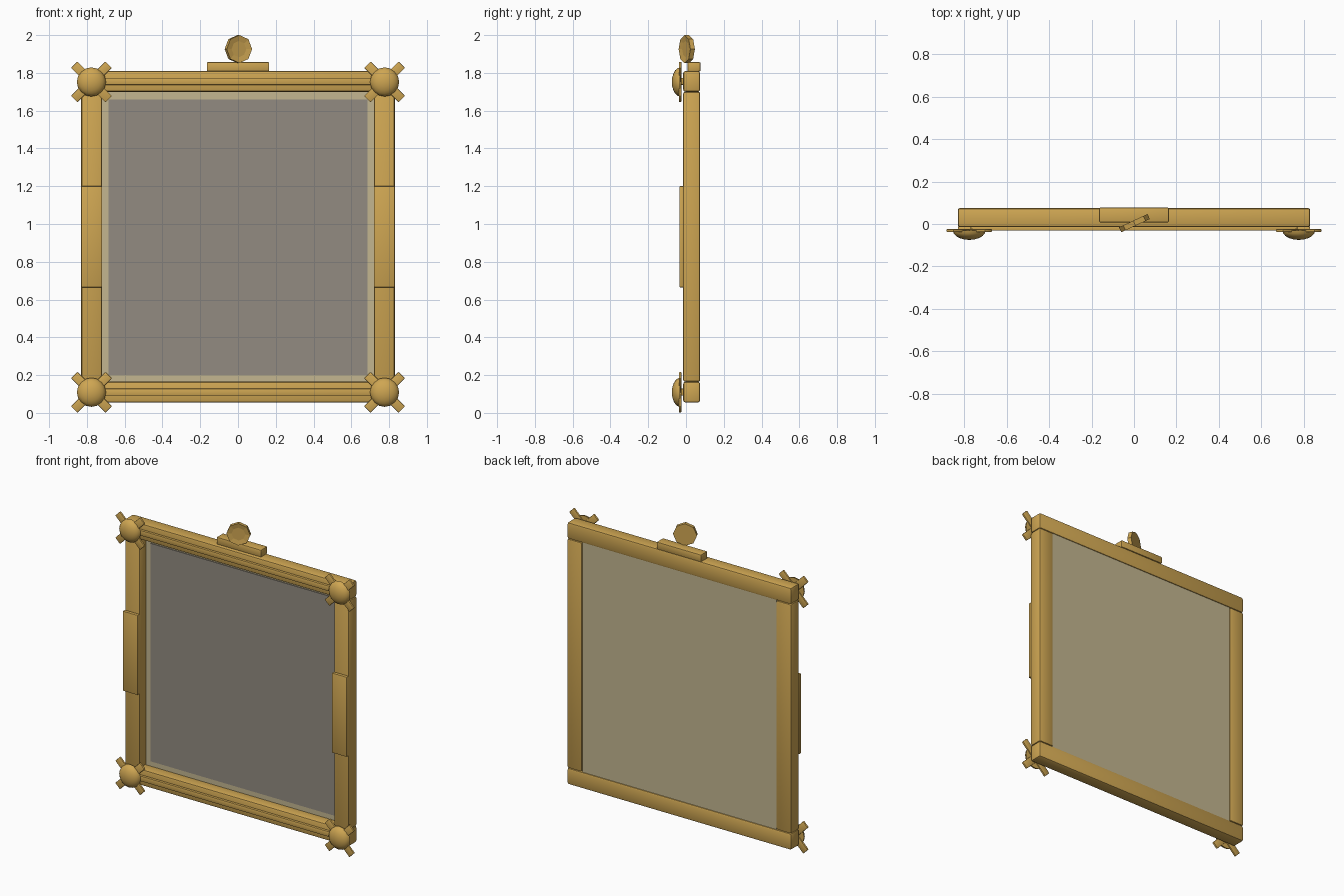
import bpy, bmesh, math
from mathutils import Matrix, Vector

cube = bpy.data.objects.get("Cube")
if cube:
    bpy.data.objects.remove(cube, do_unlink=True)


def material(name, rgb):
    mat = bpy.data.materials.new(name)
    mat.use_nodes = True
    color = (*rgb, 1)
    mat.diffuse_color = color
    mat.node_tree.nodes["Principled BSDF"].inputs["Base Color"].default_value = color
    return mat


gold = material("aged gold", (0.62, 0.38, 0.085))
cream = material("cream backing", (0.55, 0.47, 0.28))
glass = material("grey glass", (0.29, 0.26, 0.22))


def finish(name, bm, mat, smooth=False):
    bmesh.ops.recalc_face_normals(bm, faces=bm.faces)
    mesh = bpy.data.meshes.new(name)
    bm.to_mesh(mesh)
    bm.free()
    mesh.materials.append(mat)
    obj = bpy.data.objects.new(name, mesh)
    bpy.context.collection.objects.link(obj)
    if smooth:
        bpy.ops.object.select_all(action="DESELECT")
        obj.select_set(True)
        bpy.context.view_layer.objects.active = obj
        bpy.ops.object.shade_smooth_by_angle(angle=math.radians(35))
    return obj


def add_box(bm, lo, hi, bevel=0.0, turn=Matrix()):
    lo, hi = Vector(lo), Vector(hi)
    part = bmesh.new()
    bmesh.ops.create_cube(part, size=1)
    for v in part.verts:
        v.co = (lo + hi) / 2 + v.co * (hi - lo)
    if bevel:
        bmesh.ops.bevel(part, geom=part.edges[:], offset=bevel, segments=2,
                        profile=0.5, affect="EDGES")
    part.transform(turn)
    temp = bpy.data.meshes.new("temp")
    part.to_mesh(temp)
    part.free()
    bm.from_mesh(temp)
    bpy.data.meshes.remove(temp)


def box(name, lo, hi, mat, bevel=0.0):
    bm = bmesh.new()
    add_box(bm, lo, hi, bevel)
    return finish(name, bm, mat, smooth=bevel > 0)


FRONT, BACK = -0.015, 0.075
HALF_W, INNER_W = 0.83, 0.72
RAILS = {"bottom": (0.055, 0.165), "top": (1.70, 1.81)}
CENTRES = {"bottom": 0.109, "top": 1.752}

# Horizontal rails with a raised bead along the front
for level, (z0, z1) in RAILS.items():
    box(level + "_rail", (-HALF_W, FRONT, z0), (HALF_W, BACK, z1), gold, 0.012)
    mid = (z0 + z1) / 2
    box(level + "_bead", (-0.77, -0.031, mid - 0.018), (0.77, FRONT + 0.005, mid + 0.018),
        gold, 0.004)

# Upright stiles with a plate in the middle of each
for side, s in (("left", 1), ("right", -1)):
    x0, x1 = sorted((s * INNER_W, s * HALF_W))
    box(side + "_stile", (x0, FRONT, 0.165), (x1, BACK, 1.70), gold, 0.01)
    box(side + "_plate", (x0, -0.035, 0.665), (x1, FRONT + 0.003, 1.20), gold, 0.004)

# Backing panel and glass
box("backing_panel", (-INNER_W, 0.055, 0.16), (INNER_W, 0.068, 1.705), cream)
box("mirror_glass", (-0.685, 0.05, 0.20), (0.685, 0.056, 1.66), glass)


# Corner ornaments: a flattened dome over four diagonal arms
def corner_ornament(name, x, z):
    place = Matrix.Translation((x, -0.031, z))
    bm = bmesh.new()
    for quarter in range(4):
        turn = place @ Matrix.Rotation(math.radians(45 + 90 * quarter), 4, "Y")
        add_box(bm, (0, -0.007, -0.024), (0.129, 0.007, 0.024), 0.004, turn)
    finish(name + "_arms", bm, gold, smooth=True)

    bm = bmesh.new()
    squash = Matrix.Diagonal((1, 0.57, 1, 1)) @ Matrix.Rotation(math.pi / 2, 4, "X")
    bmesh.ops.create_uvsphere(bm, u_segments=16, v_segments=10, radius=0.077,
                              matrix=place @ squash)
    bmesh.ops.bisect_plane(bm, geom=bm.verts[:] + bm.edges[:] + bm.faces[:],
                           plane_co=(0, -0.031, 0), plane_no=(0, 1, 0), clear_outer=True)
    bmesh.ops.holes_fill(bm, edges=[e for e in bm.edges if e.is_boundary])
    finish(name + "_dome", bm, gold, smooth=True)


for level, z in CENTRES.items():
    for side, s in (("left", 1), ("right", -1)):
        corner_ornament(f"{level}_{side}", s * 0.776, z)

# Hanger block on the top rail
box("hanger_block", (-0.165, 0.008, 1.808), (0.165, 0.077, 1.857), gold, 0.006)

# Eight-sided hanger disc, turned slightly, with a recessed centre
bm = bmesh.new()
bmesh.ops.create_cone(bm, cap_ends=True, segments=8, radius1=0.074, radius2=0.074,
                      depth=0.026, matrix=Matrix.Rotation(math.pi / 2, 4, "X"))
bm.normal_update()
face = min(bm.faces, key=lambda f: f.calc_center_median().y)
bmesh.ops.inset_region(bm, faces=[face], thickness=0.031)
bmesh.ops.translate(bm, verts=face.verts[:], vec=(0, 0.006, 0))
bm.transform(Matrix.Translation((0.002, 0.004, 1.926)) @ Matrix.Rotation(math.radians(25), 4, "Z"))
finish("hanger_disc", bm, gold)
